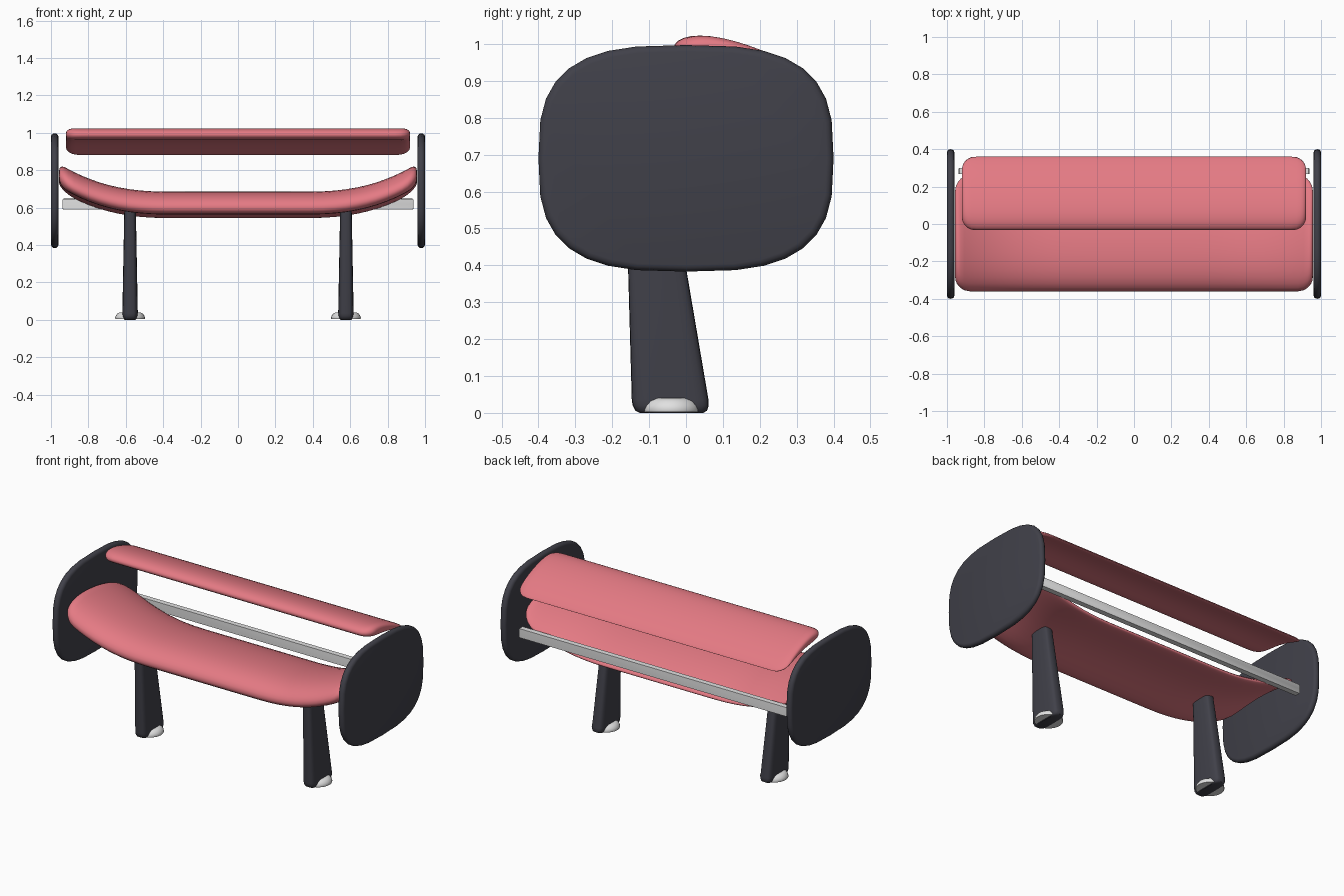
import bpy, bmesh, math

old = bpy.data.objects.get("Cube")
if old:
    bpy.data.objects.remove(old, do_unlink=True)


def material(name, rgb):
    m = bpy.data.materials.new(name)
    m.use_nodes = True
    m.diffuse_color = (*rgb, 1)
    m.node_tree.nodes["Principled BSDF"].inputs["Base Color"].default_value = (*rgb, 1)
    return m


CORAL = material("coral upholstery", (0.78, 0.195, 0.23))
CHARCOAL = material("charcoal", (0.052, 0.052, 0.067))
SILVER = material("silver metal", (0.75, 0.75, 0.75))


def loft(name, rings, mat, sharp=40):
    """Skin a stack of equal-length closed rings and cap both ends."""
    bm = bmesh.new()
    rows = [[bm.verts.new(p) for p in ring] for ring in rings]
    n = len(rows[0])
    for a, b in zip(rows, rows[1:]):
        for i in range(n):
            j = (i + 1) % n
            bm.faces.new((a[i], a[j], b[j], b[i]))
    bm.faces.new(rows[0])
    bm.faces.new(rows[-1])
    bmesh.ops.recalc_face_normals(bm, faces=bm.faces)
    mesh = bpy.data.meshes.new(name)
    bm.to_mesh(mesh)
    bm.free()
    mesh.materials.append(mat)
    ob = bpy.data.objects.new(name, mesh)
    bpy.context.collection.objects.link(ob)
    bpy.ops.object.select_all(action="DESELECT")
    ob.select_set(True)
    bpy.context.view_layer.objects.active = ob
    bpy.ops.object.shade_smooth_by_angle(angle=math.radians(sharp))


def oval(a, b, power, count):
    """Points of a superellipse with half sizes a and b."""
    pts = []
    for i in range(count):
        t = 2 * math.pi * i / count
        c, s = math.cos(t), math.sin(t)
        pts.append((math.copysign(abs(c) ** (2 / power), c) * a,
                    math.copysign(abs(s) ** (2 / power), s) * b))
    return pts


def corner(d, r):
    """Inset of a rounded corner of radius r at distance d from the end."""
    return 0 if d >= r else r - math.sqrt(r * r - (r - d) ** 2)


def cushion(name, half, y0, depth, camber, thick, radii, rise):
    """Curved padded board running along x, with rounded corners."""
    ends = [0, .003, .008, .016, .03, .05, .08, .12, .17, .22, .27, .32, .38, .44, .5, .57, .7]
    xs = [d - half for d in ends] + [0] + [half - d for d in reversed(ends)]
    z0, slope, bend = camber
    rings = []
    for x in xs:
        d = half - abs(x)
        front, rear = corner(d, radii[0]), corner(d, radii[1])
        edge = 1 - corner(d, .035) / .035 * .7
        lift = rise * max(0, (abs(x) - .35) / (half - .35)) ** 2.5
        ring = []
        for i in range(36):
            t = 2 * math.pi * i / 36
            s = .5 - .5 * math.cos(t)
            y = y0 + front + s * (depth - front - rear)
            u = (y - y0) / depth
            h = thick * (1 - .6 * s) * math.sqrt(max(0, 1 - (2 * s - 1) ** 4)) * edge
            z = z0 + slope * u + bend * u * u + lift
            ring.append((x, y, z + math.copysign(h, math.sin(t))))
        rings.append(ring)
    loft(name, rings, CORAL, 80)


# Upholstery
cushion("seat", .957, -.36, .63, (.60, .155, -.205), .07, (.08, .1), .15)
cushion("backrest", .92, -.033, .393, (.99, .03, -.137), .039, (.07, .07), 0)

# Rear support rail
loft("rear_rail", [[(x, .283 + y * k, .618 + z * k) for y, z in oval(.017, .029, 20, 8)]
                   for x, k in ((-.937, .85), (-.933, 1), (.933, 1), (.937, .85))], SILVER)

for side, label in ((1, "left"), (-1, "right")):
    # End panel with a rounded rim
    rings = []
    for i in range(7):
        t = math.pi * i / 6
        inset = .018 * (1 - math.sin(t))
        x = side * (.98 - .02 * math.cos(t))
        rings.append([(x, y, .69 + z)
                      for y, z in oval(.4 - inset, .307 - inset, 3, 32)])
    loft(label + "_end_panel", rings, CHARCOAL)

    # Tapered leg, narrowing upward
    rings = []
    for z, trim in ((0, .02), (.006, .009), (.02, .002), (.035, 0), (.6, 0)):
        front, back = -.146 - .028 * z, .067 - .17 * z
        wide = .042 - .019 * z
        rings.append([(side * .577 + x, (front + back) / 2 + y, z)
                      for x, y in oval(wide - trim * .6, (back - front) / 2 - trim, 4, 24)])
    loft(label + "_leg", rings, CHARCOAL)

    # Domed floor foot
    rings = [[(side * .577 + x, y - .04, z) for x, y in oval(r, r, 2, 28)]
             for r, z in ((.078, .003), (.08, .008), (.077, .02), (.069, .032), (.055, .04))]
    loft(label + "_foot", rings, SILVER)
